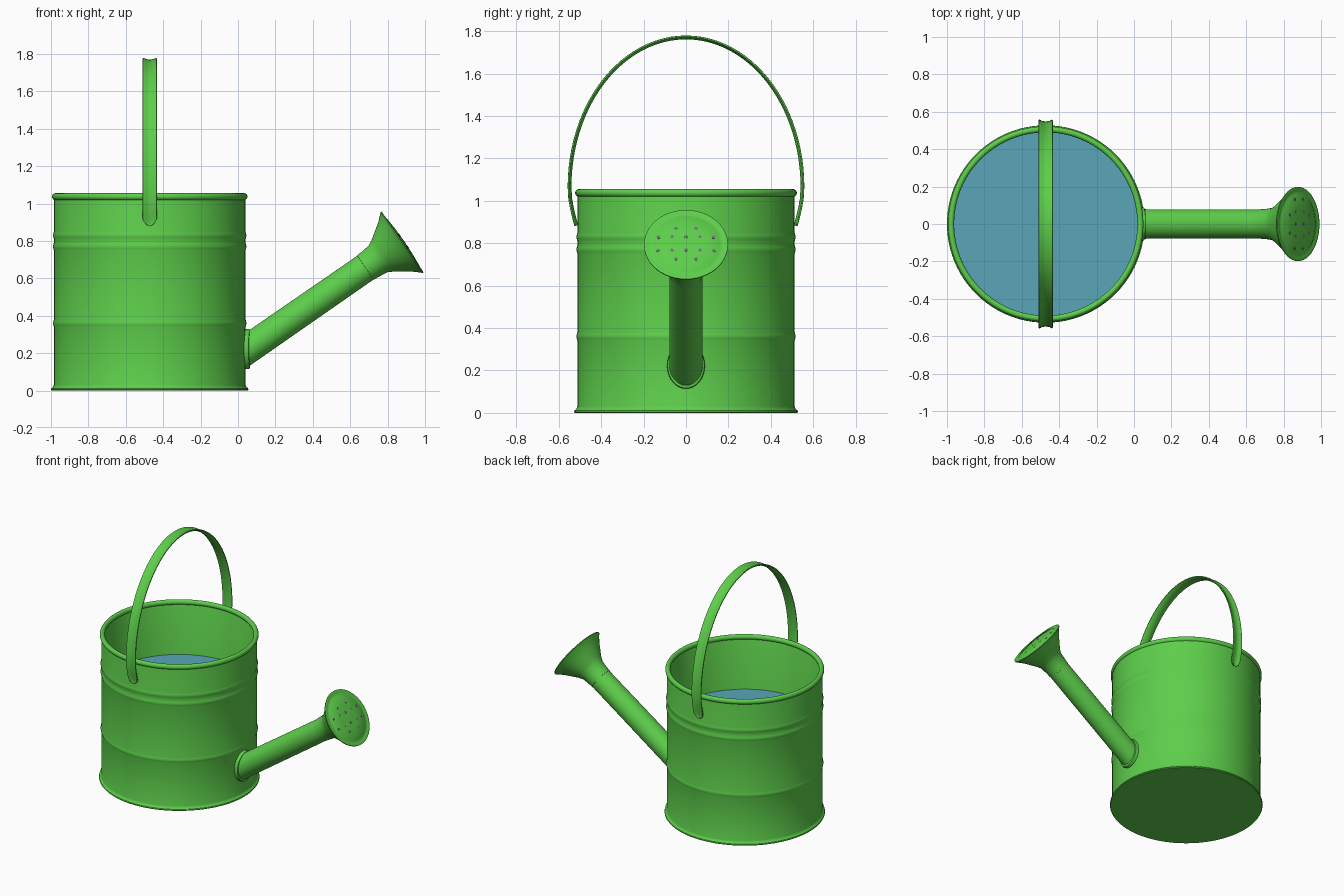
import bpy, bmesh, math
from mathutils import Vector, Matrix

if "Cube" in bpy.data.objects:
    bpy.data.objects.remove(bpy.data.objects["Cube"])

CX = -0.472                      # body axis
ANG = math.radians(34.7)         # spout pitch
ORIGIN = Vector((0.05, 0, 0.22))
AXIS = Vector((math.cos(ANG), 0, math.sin(ANG)))
UP = Vector((-math.sin(ANG), 0, math.cos(ANG)))
SIDE = Vector((0, 1, 0))


def material(name, rgb):
    m = bpy.data.materials.new(name)
    m.diffuse_color = (*rgb, 1)
    m.use_nodes = True
    m.node_tree.nodes["Principled BSDF"].inputs["Base Color"].default_value = m.diffuse_color
    return m


GREEN = material("green_paint", (0.11, 0.62, 0.07))
BLUE = material("water_blue", (0.1, 0.38, 0.48))
GREY = material("hole_grey", (0.16, 0.16, 0.2))


def finish(name, bm, mat, angle=40):
    bmesh.ops.recalc_face_normals(bm, faces=bm.faces)
    me = bpy.data.meshes.new(name)
    bm.to_mesh(me)
    bm.free()
    ob = bpy.data.objects.new(name, me)
    bpy.context.collection.objects.link(ob)
    me.materials.append(mat)
    bpy.ops.object.select_all(action='DESELECT')
    ob.select_set(True)
    bpy.context.view_layer.objects.active = ob
    bpy.ops.object.shade_smooth_by_angle(angle=math.radians(angle))
    return ob


def lathe(name, profile, mat, matrix, sides=64, angle=40):
    """Revolve (radius, height) points; zero radius closes an end."""
    bm = bmesh.new()
    rings = []
    for r, h in profile:
        n = 1 if r == 0 else sides
        rings.append([bm.verts.new((r * math.cos(2 * math.pi * i / sides),
                                    r * math.sin(2 * math.pi * i / sides), h)) for i in range(n)])
    for a, b in zip(rings, rings[1:]):
        for i in range(sides):
            j = (i + 1) % sides
            loop = [a[i % len(a)], a[j % len(a)], b[j % len(b)], b[i % len(b)]]
            bm.faces.new(list(dict.fromkeys(loop)))
    bm.transform(matrix)
    return finish(name, bm, mat, angle)


def rib(z, r, h=0.005, w=0.02):
    return [(r + h * (1 + math.cos(t * math.pi)) / 2, z + w * t) for t in (-1, -0.5, 0, 0.5, 1)]


# Body: flared foot, ribs, rolled rim, inner wall and floor
R = 0.5125
body_matrix = Matrix.Translation((CX, 0, 0))
rim = [(0.506 + 0.0165 * math.cos(t), 1.037 + 0.018 * math.sin(t))
       for t in [math.radians(a) for a in range(-70, 251, 20)]]
profile = ([(0, 0), (0.524, 0), (0.528, 0.005), (0.526, 0.012), (0.517, 0.018), (R, 0.03)]
           + rib(0.36, R) + rib(0.77, R) + rib(0.83, R) + [(R, 1.015)] + rim
           + [(0.498, 1.015), (0.498, 0.02), (0, 0.02)])
lathe("can_body", profile, GREEN, body_matrix, 96)

# Water surface
lathe("water", [(0, 0.66), (0.498, 0.66)], BLUE, body_matrix, 96)

# Spout tube and rose, turned about the tilted axis
spout_matrix = Matrix.Translation(ORIGIN) @ Matrix((UP, SIDE, AXIS)).transposed().to_4x4()
lathe("spout_tube", [(0.079, -0.04), (0.077, 0.79)], GREEN, spout_matrix, 40)
lathe("rose", [(0.07, 0.765), (0.079, 0.768), (0.081, 0.80), (0.087, 0.85), (0.103, 0.88),
               (0.16, 0.962), (0.192, 0.998), (0.198, 1.003), (0.198, 1.008), (0.192, 1.01),
               (0.18, 1.007), (0.165, 1.006), (0.158, 1.011), (0.08, 1.017), (0, 1.019)],
      GREEN, spout_matrix, 48)

# Rose holes, mirrored in both directions
spots = {(s * y, t * u) for y, u in [(0.047, 0.087), (0.13, 0.038), (0.065, 0.038), (0, 0.038)]
         for s in (-1, 1) for t in (-1, 1)}
bm = bmesh.new()
for y, u in sorted(spots):
    top = 1.021 - 0.05 * math.hypot(y, u)
    bmesh.ops.create_cone(bm, cap_ends=True, segments=12, radius1=0.009, radius2=0.009, depth=0.012,
                          matrix=spout_matrix @ Matrix.Translation((u, y, top - 0.006)))
finish("rose_holes", bm, GREY)

# Collar: elliptical rings wrapped round the body wall
bm = bmesh.new()
rings = []
for scale, out in [(1.0, -0.01), (1.0, 0.015), (0.97, 0.022), (0.85, 0.024)]:
    ring = []
    for i in range(40):
        a = 2 * math.pi * i / 40
        y, z = 0.089 * scale * math.cos(a), 0.108 * scale * math.sin(a)
        ring.append(bm.verts.new((CX + math.sqrt(R * R - y * y) + out, y, 0.222 + z)))
    rings.append(ring)
for a, b in zip(rings, rings[1:]):
    for i in range(40):
        j = (i + 1) % 40
        bm.faces.new((a[i], a[j], b[j], b[i]))
finish("spout_collar", bm, GREEN)

# Handle: dished strap swept along an arch, with rounded lower tips
tail = [(0.517, 0.883, 0.12), (0.519, 0.889, 0.5), (0.522, 0.9, 0.8), (0.527, 0.92, 1.0),
        (0.537, 0.96, 1.0), (0.546, 1.01, 1.0)]
arch = [(0.549 * math.cos(math.pi * i / 48), 1.065 + 0.705 * math.sin(math.pi * i / 48), 1.0)
        for i in range(49)]
path = tail + arch + [(-y, z, w) for y, z, w in reversed(tail)]
section = [(-0.038, 0.002), (-0.037, 0.008), (-0.031, 0.009), (-0.02, 0.002), (0, -0.001), (0.02, 0.002),
           (0.031, 0.009), (0.037, 0.008), (0.038, 0.002), (0.03, -0.003), (0, -0.009), (-0.03, -0.003)]
bm = bmesh.new()
rings = []
for k, (y, z, w) in enumerate(path):
    p, q = path[max(k - 1, 0)], path[min(k + 1, len(path) - 1)]
    tangent = Vector((q[0] - p[0], q[1] - p[1])).normalized()
    ny, nz = tangent.y, -tangent.x
    rings.append([bm.verts.new((CX + x * w, y + ny * d, z + nz * d)) for x, d in section])
n = len(section)
for a, b in zip(rings, rings[1:]):
    for i in range(n):
        j = (i + 1) % n
        bm.faces.new((a[i], a[j], b[j], b[i]))
bm.faces.new(rings[0])
bm.faces.new(rings[-1])
finish("handle", bm, GREEN, 50)
